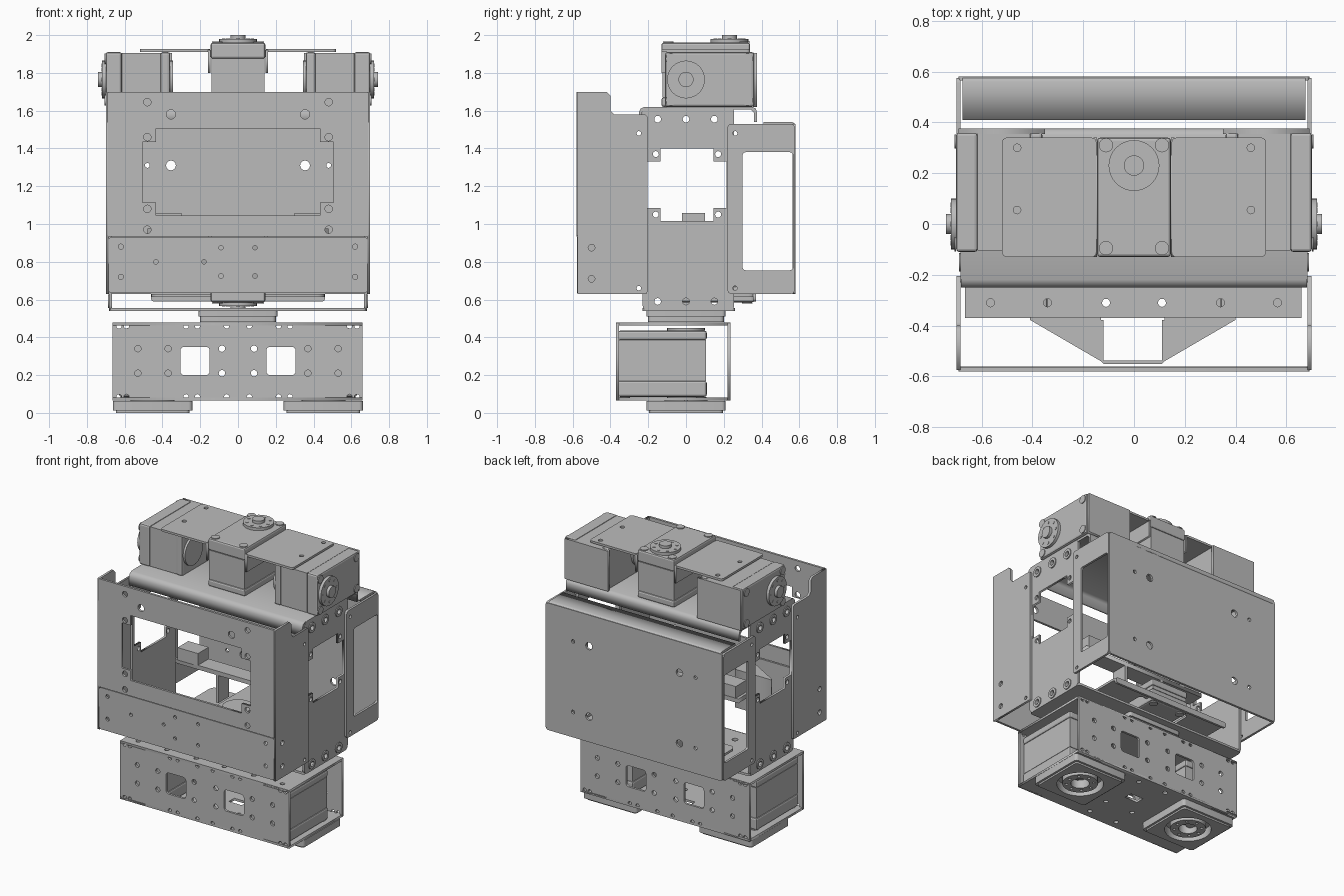
import bpy, bmesh
from math import sin, cos, pi
from mathutils import Matrix, Vector

if "Cube" in bpy.data.objects:
    bpy.data.objects.remove(bpy.data.objects["Cube"])

GREY = bpy.data.materials.new("plain_grey")
GREY.use_nodes = True
GREY.diffuse_color = (0.5, 0.5, 0.5, 1)
GREY.node_tree.nodes["Principled BSDF"].inputs["Base Color"].default_value = (0.5, 0.5, 0.5, 1)


def add(name, mesh):
    ob = bpy.data.objects.new(name, mesh)
    bpy.context.collection.objects.link(ob)
    mesh.materials.clear()
    mesh.materials.append(GREY)
    return ob


def frame(x, y, z, loc):
    m = Matrix((x, y, z)).transposed().to_4x4()
    m.translation = loc
    return m


X, Y, Z = Vector((1, 0, 0)), Vector((0, 1, 0)), Vector((0, 0, 1))
AXES = {"x": (Y, Z, X), "y": (X, Z, -Y), "z": (X, Y, Z)}


# 2D outlines
def circle(u, v, r, n=16):
    return [(u + r * cos(2 * pi * i / n), v + r * sin(2 * pi * i / n)) for i in range(n)]


def rect(u0, u1, v0, v1, r=0.0):
    if r == 0:
        return [(u0, v0), (u1, v0), (u1, v1), (u0, v1)]
    pts = []
    for k, (u, v) in enumerate([(u1 - r, v1 - r), (u0 + r, v1 - r), (u0 + r, v0 + r), (u1 - r, v0 + r)]):
        pts += [(u + r * cos(a), v + r * sin(a)) for a in [(k + i / 4) * pi / 2 for i in range(5)]]
    return pts


def cross(u0, u1, v0, v1, c):
    """Rectangle whose corners are notched by tabs of size c."""
    return [(u0 + c, v0), (u1 - c, v0), (u1 - c, v0 + c), (u1, v0 + c), (u1, v1 - c), (u1 - c, v1 - c),
            (u1 - c, v1), (u0 + c, v1), (u0 + c, v1 - c), (u0, v1 - c), (u0, v0 + c), (u0 + c, v0 + c)]


def grid(us, vs, r):
    return [circle(u, v, r, 12) for u in us for v in vs]


def both(*vals):
    return [s * v for v in vals for s in (1, -1)]


def plate(name, axis, pos, thick, outer, holes=()):
    """Sheet cut to an outline with holes, centred on pos along the axis."""
    cu = bpy.data.curves.new(name, "CURVE")
    cu.dimensions, cu.fill_mode, cu.extrude = "2D", "BOTH", thick / 2
    for pts in [outer, *holes]:
        sp = cu.splines.new("POLY")
        sp.points.add(len(pts) - 1)
        for p, (u, v) in zip(sp.points, pts):
            p.co = (u, v, 0, 1)
        sp.use_cyclic_u = True
    tmp = bpy.data.objects.new("tmp", cu)
    mesh = bpy.data.meshes.new_from_object(tmp)
    bpy.data.objects.remove(tmp)
    ax = AXES[axis]
    mesh.transform(frame(*ax, Vector([abs(c) * pos for c in ax[2]])))
    return add(name, mesh)


def box(name, lo, hi, bevel=0.0, m=Matrix()):
    bm = bmesh.new()
    bmesh.ops.create_cube(bm, size=1)
    for v in bm.verts:
        v.co = [lo[i] if v.co[i] < 0 else hi[i] for i in range(3)]
    if bevel:
        bmesh.ops.bevel(bm, geom=bm.edges[:], offset=bevel, segments=2, affect="EDGES", profile=0.5)
    bm.transform(m)
    mesh = bpy.data.meshes.new(name)
    bm.to_mesh(mesh)
    return add(name, mesh)


def disc(name, u, v, z0, z1, r, m=Matrix(), n=32):
    bm = bmesh.new()
    bmesh.ops.create_cone(bm, cap_ends=True, segments=n, radius1=r, radius2=r, depth=z1 - z0,
                          matrix=Matrix.Translation((u, v, (z0 + z1) / 2)))
    bm.transform(m)
    mesh = bpy.data.meshes.new(name)
    bm.to_mesh(mesh)
    ob = add(name, mesh)
    for p in mesh.polygons:
        p.use_smooth = len(p.vertices) == 4
    return ob


def servo(name, m, depth=0.34):
    """Actuator with its horn along local z and its body toward local -y."""
    box(name + "_cap", (-0.145, -0.36, -0.085), (0.145, 0.11, 0), 0.012, m)
    box(name + "_body", (-0.14, -0.355, -depth + 0.05), (0.14, 0.105, -0.085), 0, m)
    box(name + "_base", (-0.145, -0.36, -depth), (0.145, 0.11, -depth + 0.05), 0.012, m)
    disc(name + "_horn", 0, 0, 0, 0.02, 0.1, m)
    disc(name + "_hub", 0, 0, 0.02, 0.04, 0.04, m)
    for i in range(8):
        disc(name + "_horn_screw", 0.075 * cos(i * pi / 4), 0.075 * sin(i * pi / 4), 0.02, 0.023, 0.01, m, 10)
    for u in (-0.11, 0.11):
        for v in (-0.325, 0.08):
            disc(name + "_corner_screw", u, v, 0, 0.006, 0.028, m, 16)
    disc(name + "_idler", 0, 0, -depth - 0.015, -depth, 0.1, m)


# Head and shoulder actuators
servo("head_actuator", frame(X, Y, Z, Vector((0, 0.23, 1.96))))
for s, side in ((1, "left"), (-1, "right")):
    servo(side + "_shoulder", frame(Z * s, -Y, X * s, Vector((0.70 * s, 0, 1.765))))
    # Angle bracket from head to shoulder
    plate(side + "_bracket_top", "z", 1.918, 0.015,
          rect(*sorted((0.148 * s, 0.52 * s)), -0.13, 0.34, 0.02),
          grid([0.46 * s], (0.055, 0.3), 0.015))
    plate(side + "_bracket_leg", "x", 0.153 * s, 0.014, rect(-0.13, 0.34, 1.80, 1.92))
    plate(side + "_shoulder_strap", "y", 0.365, 0.02, rect(*sorted((0.35 * s, 0.69 * s)), 1.62, 1.905))

# Middle frame: top channel, bottom channel and side plates
t = 0.016
top = [(-0.25, 1.53), (-0.25, 1.59), (-0.24, 1.61), (-0.22, 1.62), (0.35, 1.62), (0.37, 1.61), (0.375, 1.59),
       (0.375, 1.54), (0.36, 1.54), (0.36, 1.59), (0.345, 1.605), (-0.215, 1.605), (-0.234, 1.59), (-0.234, 1.53)]
plate("frame_top", "x", 0, 1.36, top)
plate("frame_bottom", "z", 0.548, t, rect(-0.68, 0.68, -0.23, 0.26, 0.02), grid(both(0.3, 0.5), both(0.12), 0.02))
for s, side in ((1, "left"), (-1, "right")):
    plate(side + "_frame_side", "x", 0.674 * s, t, rect(-0.23, 0.255, 0.54, 1.62, 0.03),
          [cross(-0.205, 0.215, 1.015, 1.4, 0.07)] + grid((-0.15, 0, 0.15), (0.59, 1.555), 0.018)
          + grid((-0.16, 0.17), (1.05, 1.37), 0.016))
    for v in (-0.15, 0, 0.15):
        for z in (0.59, 1.555):
            plate("frame_washer", "x", 0.685 * s, 0.008, circle(v, z, 0.036), [circle(v, z, 0.018)])

    # Front shell side
    edge = [(-0.575, 0.63), (-0.21, 0.63), (-0.205, 0.64), (-0.205, 1.57), (-0.215, 1.58), (-0.38, 1.58),
            (-0.40, 1.60), (-0.40, 1.68), (-0.42, 1.70), (-0.575, 1.70)]
    plate(side + "_front_shell_side", "x", 0.69 * s, t, edge,
          grid([-0.5], (0.71, 0.875), 0.018) + grid([-0.25], (0.66, 1.48), 0.012))

    # Rear shell side
    plate(side + "_rear_shell_side", "x", 0.69 * s, t, rect(0.22, 0.575, 0.63, 1.53, 0.02),
          [rect(0.30, 0.566, 0.755, 1.38, 0.015)] + grid([0.26], (0.66, 1.48), 0.012))

# Front shell face with its window, and the lower band
plate("front_shell_face", "y", -0.572, t, rect(-0.69, 0.69, 0.935, 1.70, 0.008),
      [cross(-0.505, 0.505, 1.045, 1.505, 0.07)] + grid(both(0.48), (0.97, 1.08, 1.46, 1.645), 0.02)
      + grid(both(0.355), [1.58], 0.025))
plate("front_band", "y", -0.568, t, rect(-0.685, 0.685, 0.635, 0.93, 0.015),
      grid(both(0.09), (0.725, 0.875), 0.012) + grid(both(0.62), (0.72, 0.88), 0.014)
      + grid((-0.435, -0.18), [0.80], 0.012))

# Rear shell face and rolled top lip
plate("rear_shell_face", "y", 0.572, t, rect(-0.69, 0.69, 0.63, 1.53, 0.015),
      grid(both(0.355), (0.81, 1.31), 0.026) + grid(both(0.48), (0.81, 1.31), 0.013))
lip = [(0.41, 1.54), (0.56, 1.54), (0.573, 1.535), (0.58, 1.52), (0.58, 1.50), (0.564, 1.50),
       (0.564, 1.515), (0.555, 1.525), (0.41, 1.525)]
plate("rear_shell_lip", "x", 0, 1.35, lip)

# Waist actuator, hat bracket and inner mounts
servo("waist_actuator", frame(X, -Y, -Z, Vector((0, 0, 0.585))), 0.16)
hat = [(-0.41, -0.365), (-0.13, -0.365), (-0.13, -0.54), (-0.12, -0.55), (0.11, -0.55), (0.12, -0.54),
       (0.12, -0.365), (0.40, -0.365), (0.40, -0.377), (0.11, -0.377), (0.11, -0.538), (-0.12, -0.538),
       (-0.12, -0.377), (-0.41, -0.377)]
plate("hat_bracket", "z", 0.78, 0.27, hat[::-1])
plate("rear_crossbar", "z", 0.622, t, rect(-0.46, 0.46, 0.10, 0.37, 0.04), [rect(-0.2, 0.2, 0.15, 0.3, 0.02)])
plate("crossbar_flange", "y", 0.363, t, rect(-0.46, 0.46, 0.59, 0.63, 0.015))
plate("inner_shelf", "z", 0.96, 0.03, rect(-0.48, 0.48, -0.02, 0.10))
for s in (1, -1):
    box("shelf_block", (0.38 * s - 0.08, -0.02, 0.97), (0.38 * s + 0.08, 0.10, 1.058))
    box("shelf_post", (0.15 * s - 0.01, -0.02, 0.75), (0.15 * s + 0.01, 0.10, 0.95))

# Neck of the waist joint
plate("waist_plate", "z", 0.525, 0.03, rect(-0.21, 0.21, -0.21, 0.21, 0.02))
plate("waist_seat", "z", 0.495, 0.03, rect(-0.2, 0.2, -0.2, 0.2, 0.02))

# Hip box: open at both ends
screws = (0.06, 0.215, 0.275, 0.59, 0.63)
for y, name in ((-0.362, "hip_front"), (0.228, "hip_back")):
    plate(name, "y", y, t, rect(-0.665, 0.66, 0.065, 0.475),
          [rect(*sorted((0.15 * s, 0.305 * s)), 0.2, 0.35, 0.02) for s in (1, -1)]
          + grid(both(0.085, 0.37, 0.53), (0.21, 0.34), 0.017) + grid(both(*screws), (0.085, 0.46), 0.014))
plate("hip_top", "z", 0.47, t, rect(-0.665, 0.66, -0.37, 0.236), grid(both(0.11, 0.34, 0.565), both(0.31)[1:], 0.016))
plate("hip_floor", "z", 0.073, t, rect(-0.665, 0.66, -0.37, 0.236),
      grid(both(0.11), (-0.31, -0.15, 0.18), 0.016) + [rect(-0.05, 0.05, -0.03, 0.03)])

# Hip actuators and square foot mounts around their horns
for s, side in ((1, "left"), (-1, "right")):
    m = frame(-X, Y, -Z, Vector((0.485 * s, 0, 0.085)))
    servo(side + "_hip_actuator", m, 0.35)
    c = 0.452 * s
    plate(side + "_foot_mount", "z", 0.037, 0.05, rect(c - 0.21, c + 0.21, -0.21, 0.21, 0.02), [circle(c, 0, 0.15, 32)])
    plate(side + "_foot_rim", "z", 0.006, 0.012, rect(c - 0.195, c + 0.195, -0.195, 0.195, 0.02), [circle(c, 0, 0.15, 32)])
    plate(side + "_foot_ring", "z", 0.035, 0.06, circle(c, 0, 0.115, 32), [circle(c, 0, 0.06, 24)] +
          [circle(c + 0.088 * cos(i * pi / 4), 0.088 * sin(i * pi / 4), 0.01, 8) for i in range(8)])
